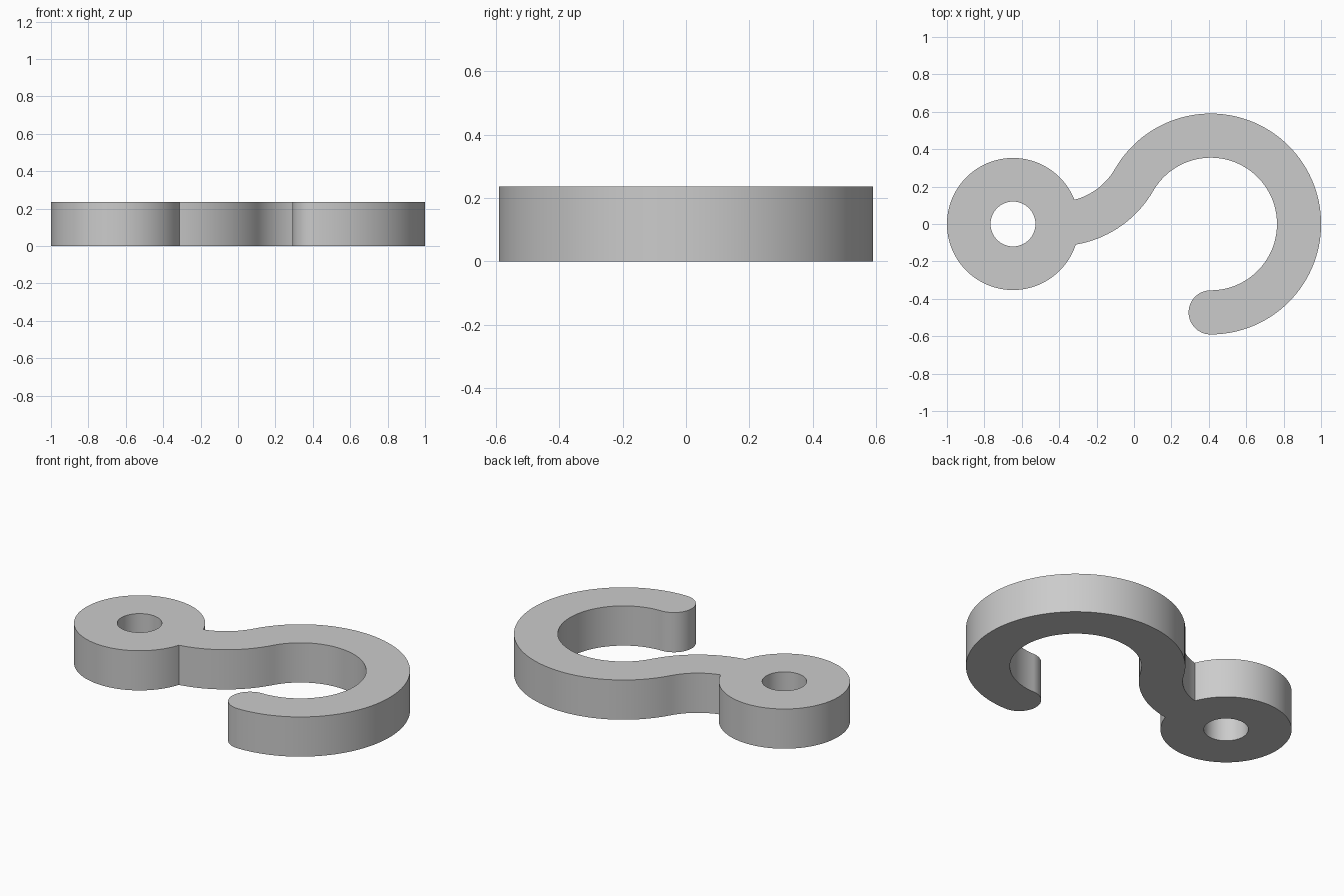
import bpy, bmesh
from math import cos, sin, pi, atan2, radians, ceil
from mathutils import Vector
from mathutils.geometry import intersect_sphere_sphere_2d

cube = bpy.data.objects.get("Cube")
if cube:
    bpy.data.objects.remove(cube)

HEIGHT = 0.236
HALF = 0.118                    # half the bar width
BEND = 0.4725                   # bend radius of the bar centre line
HOOK = Vector((0.41, 0))
EYE, EYE_R = Vector((-0.647, 0)), 0.353
JOIN = radians(150)             # where hook and shank bends meet
SHANK = HOOK + 2 * BEND * Vector((cos(JOIN), sin(JOIN)))


def arc(centre, radius, start, end):
    """Points along an arc, from start to end angle."""
    steps = ceil(abs(end - start) / radians(3))
    angles = [start + (end - start) * i / steps for i in range(steps + 1)]
    return [centre + radius * Vector((cos(a), sin(a))) for a in angles]


def angle_at(point, centre):
    d = point - centre
    return atan2(d.y, d.x)


def meet(radius):
    """Right-hand crossing of a shank edge with the eye."""
    hits = intersect_sphere_sphere_2d(SHANK, radius, EYE, EYE_R)
    return max(hits, key=lambda p: p.x)


upper, lower = meet(BEND - HALF), meet(BEND + HALF)
turn = JOIN - pi                # shank bend angle at the join

# Outline: eye, lower shank edge, inside of hook, round tip, outside, upper edge
outline = (
    arc(EYE, EYE_R, angle_at(upper, EYE), angle_at(lower, EYE) + 2 * pi)
    + arc(SHANK, BEND + HALF, angle_at(lower, SHANK), turn)
    + arc(HOOK, BEND - HALF, JOIN, -pi / 2)
    + arc(HOOK - Vector((0, BEND)), HALF, pi / 2, 3 * pi / 2)
    + arc(HOOK, BEND + HALF, -pi / 2, JOIN)
    + arc(SHANK, BEND - HALF, turn, angle_at(upper, SHANK))
)
hole = arc(EYE, 0.12, 0, 2 * pi)

# Extruded flat profile with the eye hole
curve = bpy.data.curves.new("hook", "CURVE")
curve.dimensions = "2D"
curve.fill_mode = "BOTH"
curve.extrude = HEIGHT / 2
for loop in (outline, hole):
    points = [p for i, p in enumerate(loop) if (p - loop[i - 1]).length > 0.0005]
    spline = curve.splines.new("POLY")
    spline.points.add(len(points) - 1)
    for target, p in zip(spline.points, points):
        target.co = (p.x, p.y, 0, 1)
    spline.use_cyclic_u = True

hook = bpy.data.objects.new("s_hook_with_eye", curve)
bpy.context.collection.objects.link(hook)
bpy.ops.object.select_all(action="DESELECT")
hook.select_set(True)
bpy.context.view_layer.objects.active = hook
bpy.ops.object.convert(target="MESH")
hook = bpy.context.object

# Weld caps to walls and stand on the ground
bm = bmesh.new()
bm.from_mesh(hook.data)
bmesh.ops.remove_doubles(bm, verts=bm.verts, dist=0.0002)
bmesh.ops.translate(bm, verts=bm.verts, vec=(0, 0, HEIGHT / 2))
bmesh.ops.recalc_face_normals(bm, faces=bm.faces)
bm.to_mesh(hook.data)
bm.free()
bpy.ops.object.shade_smooth_by_angle(angle=radians(30))

# Plain grey metal
grey = bpy.data.materials.new("plain grey")
grey.use_nodes = True
colour = (0.6, 0.6, 0.6, 1)
grey.diffuse_color = colour
grey.node_tree.nodes["Principled BSDF"].inputs["Base Color"].default_value = colour
hook.data.materials.clear()
hook.data.materials.append(grey)
